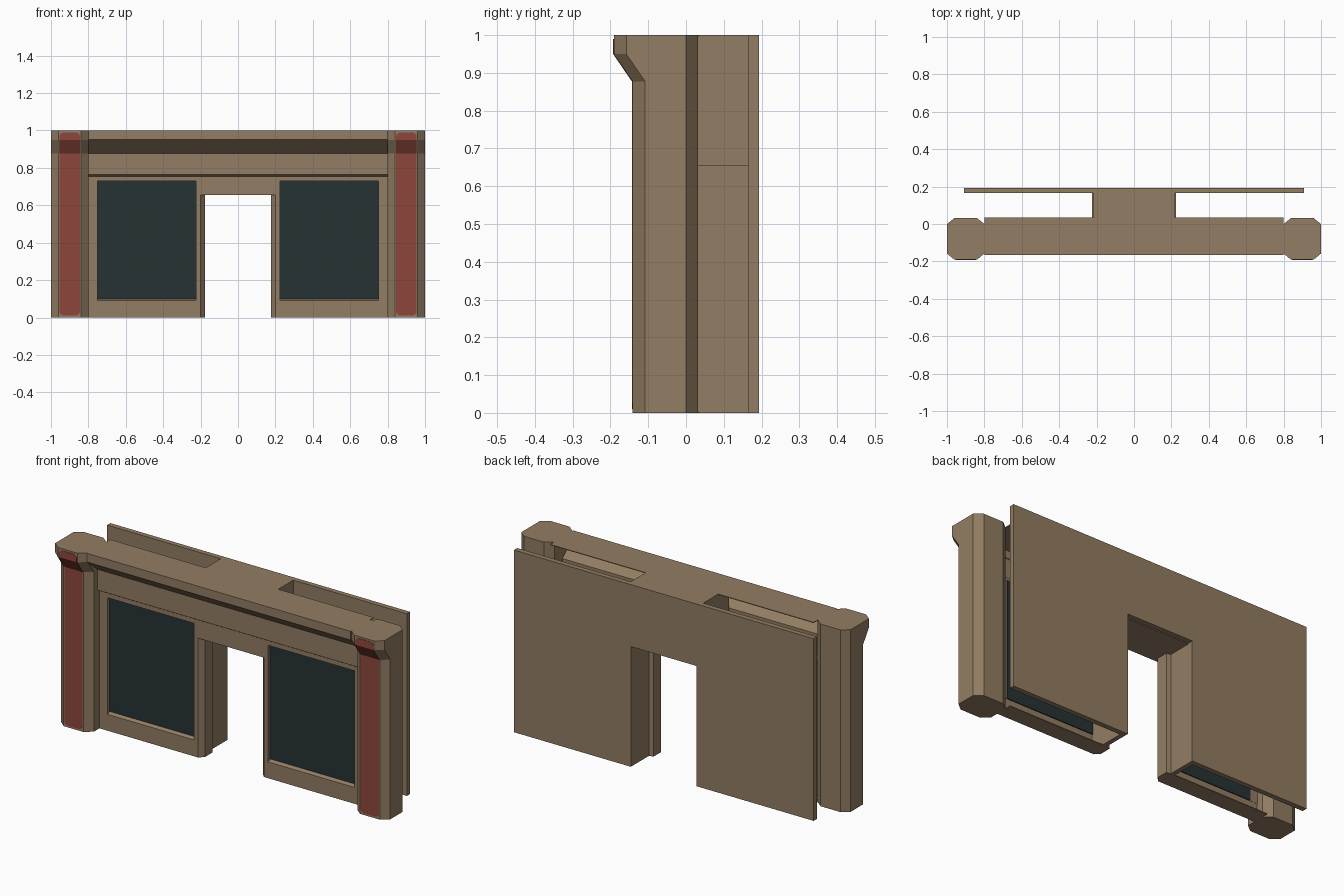
import bpy, bmesh

if "Cube" in bpy.data.objects:
    bpy.data.objects.remove(bpy.data.objects["Cube"])


def material(name, rgb):
    m = bpy.data.materials.new(name)
    m.diffuse_color = (*rgb, 1)
    m.use_nodes = True
    m.node_tree.nodes["Principled BSDF"].inputs["Base Color"].default_value = m.diffuse_color
    return m


BROWN = material("brown stone", (0.29, 0.205, 0.125))
RED = material("dark red", (0.27, 0.062, 0.045))
GLASS = material("dark glass", (0.019, 0.032, 0.033))


def loft(name, rings, mat):
    """Closed solid through a list of equal-length point rings."""
    bm = bmesh.new()
    rows = [[bm.verts.new(p) for p in r] for r in rings]
    n = len(rows[0])
    for a, b in zip(rows, rows[1:]):
        for i in range(n):
            j = (i + 1) % n
            bm.faces.new((a[i], a[j], b[j], b[i]))
    bm.faces.new(rows[0])
    bm.faces.new(rows[-1])
    bmesh.ops.recalc_face_normals(bm, faces=bm.faces)
    me = bpy.data.meshes.new(name)
    bm.to_mesh(me)
    bm.free()
    me.materials.append(mat)
    ob = bpy.data.objects.new(name, me)
    bpy.context.collection.objects.link(ob)
    return ob


def prism(name, pts, axis, lo, hi, mat=BROWN):
    """Extrude a 2D profile along the x, y or z axis."""
    place = {"x": lambda p, t: (t, p[0], p[1]),
             "y": lambda p, t: (p[0], t, p[1]),
             "z": lambda p, t: (p[0], p[1], t)}[axis]
    return loft(name, [[place(p, t) for p in pts] for t in (lo, hi)], mat)


def box(name, x, y, z, mat=BROWN):
    pts = [(x[0], y[0]), (x[1], y[0]), (x[1], y[1]), (x[0], y[1])]
    return prism(name, pts, "z", z[0], z[1], mat)


# back plate with doorway cut out
prism("back_plate", [(-.91, 0), (-.2, 0), (-.2, .66), (.2, .66), (.2, 0),
                     (.91, 0), (.91, 1), (-.91, 1)], "y", .165, .193)

# block over the doorway joining front and back
box("door_lintel", (-.22, .22), (-.06, .165), (.655, 1))

# hollow cornice and frieze shell
prism("cornice", [(.035, 1), (-.165, 1), (-.165, .952), (-.075, .878),
                  (-.075, .764), (-.06, .755), (-.06, .73), (-.045, .73),
                  (-.045, .76), (-.07, .77), (-.07, .882), (-.16, .956),
                  (-.16, .996), (.035, .996)], "x", -.8, .8)

# pillar section: (x, y, 1 if pushed forward by the flare)
SECTION = [(.8, 0, 0), (.84, .032, 0), (.96, .032, 0), (1, 0, 0),
           (1, -.108, 1), (.96, -.141, 1), (.84, -.141, 1), (.8, -.108, 1)]

for s, side in ((-1, "left"), (1, "right")):
    # flared pillar
    levels = ((0, 0), (.877, 0), (.95, .05), (1, .05))
    loft(side + "_pillar", [[(s * x, y - f * d, z) for x, y, f in SECTION]
                            for z, d in levels], BROWN)

    # red strip following the pillar front, with clipped corners
    rows = [(.01, 0, .035), (.016, 0, .047), (.028, 0, .055), (.877, 0, .055),
            (.95, .05, .055), (.972, .05, .055), (.984, .05, .047), (.99, .05, .035)]
    loft(side + "_red_strip",
         [[(s * .9 - w, -.143 - d, z), (s * .9 + w, -.143 - d, z),
           (s * .9 + w, -.138 - d, z), (s * .9 - w, -.138 - d, z)]
          for z, d, w in rows], RED)

    # door jamb with a narrow front part and bevelled edge
    jamb = [(.225, .165), (.2, .165), (.2, .035), (.176, .03),
            (.176, -.035), (.2, -.06), (.225, -.06)]
    prism(side + "_door_jamb", [(s * x, y) for x, y in jamb], "z", 0, .655)

    # window: bottom wall with sloped sill, side frames and pane
    prism(side + "_window_sill", [(-.06, 0), (.035, 0), (.035, .004), (-.05, .004),
                                  (-.04, .1), (-.06, .09)], "x", s * .22, s * .8)
    box(side + "_window_outer_frame", sorted((s * .75, s * .8)), (-.06, -.04), (.09, .74))
    box(side + "_window_inner_frame", sorted((s * .2, s * .225)), (-.06, -.04), (.65, .74))
    box(side + "_window_pane", sorted((s * .22, s * .755)), (-.042, -.036), (.09, .74), GLASS)
